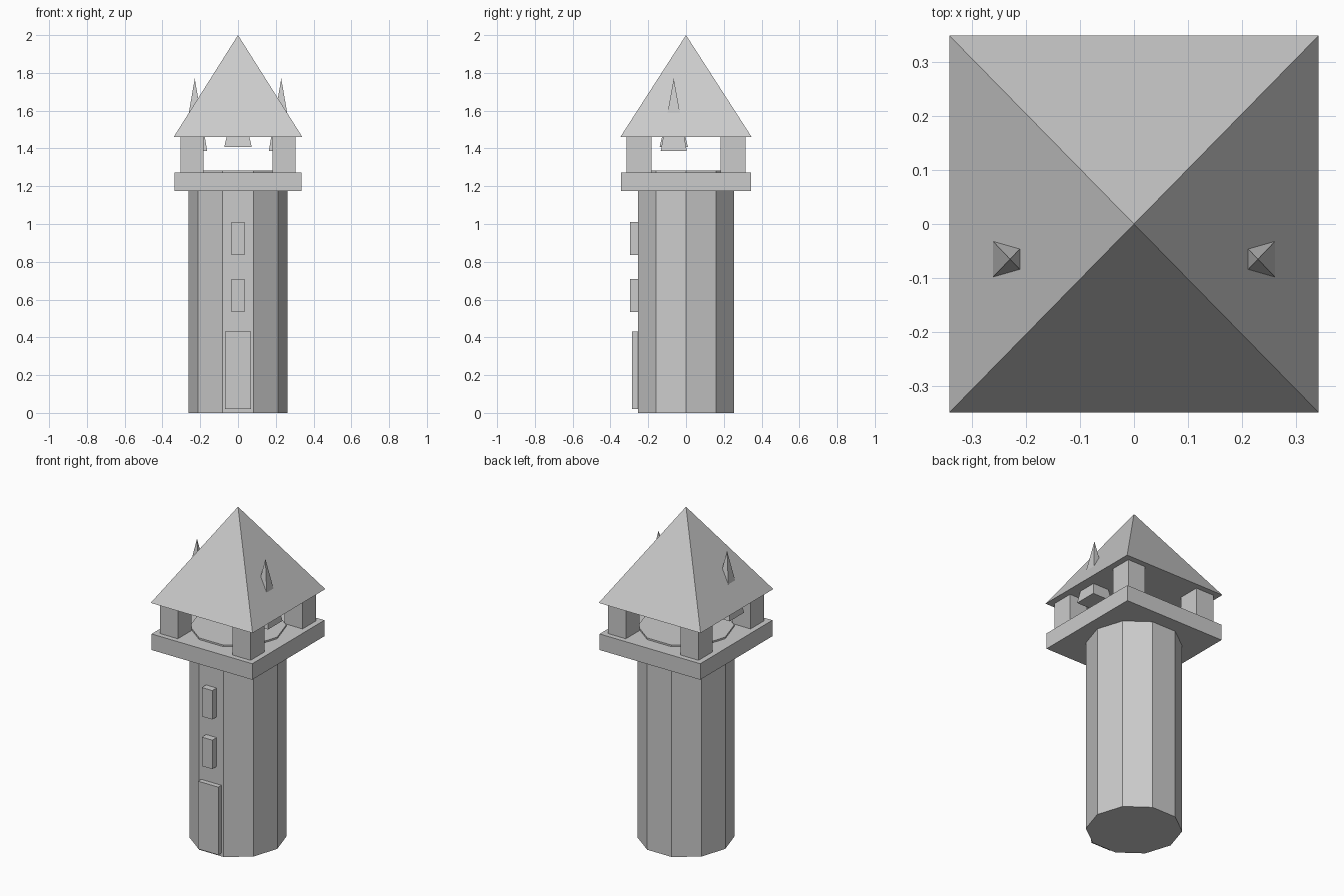
import bpy
import math

if "Cube" in bpy.data.objects:
    bpy.data.objects.remove(bpy.data.objects["Cube"])

stone = bpy.data.materials.new("grey_stone")
stone.diffuse_color = (0.6, 0.6, 0.6, 1)
stone.use_nodes = True
stone.node_tree.nodes["Principled BSDF"].inputs["Base Color"].default_value = stone.diffuse_color


def finish(name):
    ob = bpy.context.object
    ob.name = name
    ob.data.materials.append(stone)
    return ob


def box(name, x, y, z):
    """Box from (min, max) ranges along each axis."""
    bpy.ops.mesh.primitive_cube_add(size=1, location=[(a + b) / 2 for a, b in (x, y, z)])
    bpy.context.object.scale = [b - a for a, b in (x, y, z)]
    return finish(name)


def prism(name, sides, rx, ry, z0, z1, x=0, y=0, turn=0.0, tip=1.0):
    """Upright prism (tip=1) or pyramid (tip=0), scaled to an elliptical footprint."""
    bpy.ops.mesh.primitive_cone_add(vertices=sides, radius1=1, radius2=tip, depth=1,
                                    location=(x, y, (z0 + z1) / 2))
    ob = bpy.context.object
    c, s = math.cos(turn), math.sin(turn)
    for v in ob.data.vertices:
        px, py, pz = v.co
        v.co = ((px * c - py * s) * rx, (px * s + py * c) * ry, pz * (z1 - z0))
    return finish(name)


def pyramid(name, hx, hy, z0, z1, x=0, y=0):
    r = math.sqrt(2)
    return prism(name, 4, hx * r, hy * r, z0, z1, x, y, math.pi / 4, 0.0)


# Ten-sided shaft with a flat side facing the front
prism("tower_shaft", 10, 0.263, 0.268, 0, 1.282, turn=math.pi / 2)

# Door and two windows standing proud of the front side
box("door", (-0.068, 0.068), (-0.285, -0.24), (0.02, 0.43))
box("lower_window", (-0.035, 0.035), (-0.296, -0.24), (0.535, 0.71))
box("upper_window", (-0.035, 0.035), (-0.296, -0.24), (0.835, 1.01))

# Lookout platform and its four corner posts
box("platform", (-0.337, 0.337), (-0.345, 0.345), (1.175, 1.272))
for sx in (-1, 1):
    for sy in (-1, 1):
        box("corner_post", sorted((sx * 0.183, sx * 0.304)),
            sorted((sy * 0.183, sy * 0.314)), (1.27, 1.462))

# Main roof
pyramid("roof", 0.341, 0.348, 1.46, 2.0)

# Spikes piercing the roof at the sides, and a hidden one hanging in the middle
for sx in (-1, 1):
    pyramid("roof_spike", 0.066, 0.069, 1.387, 1.77, sx * 0.229, -0.065)
pyramid("centre_spike", 0.073, 0.075, 1.407, 1.72, 0, -0.065)
